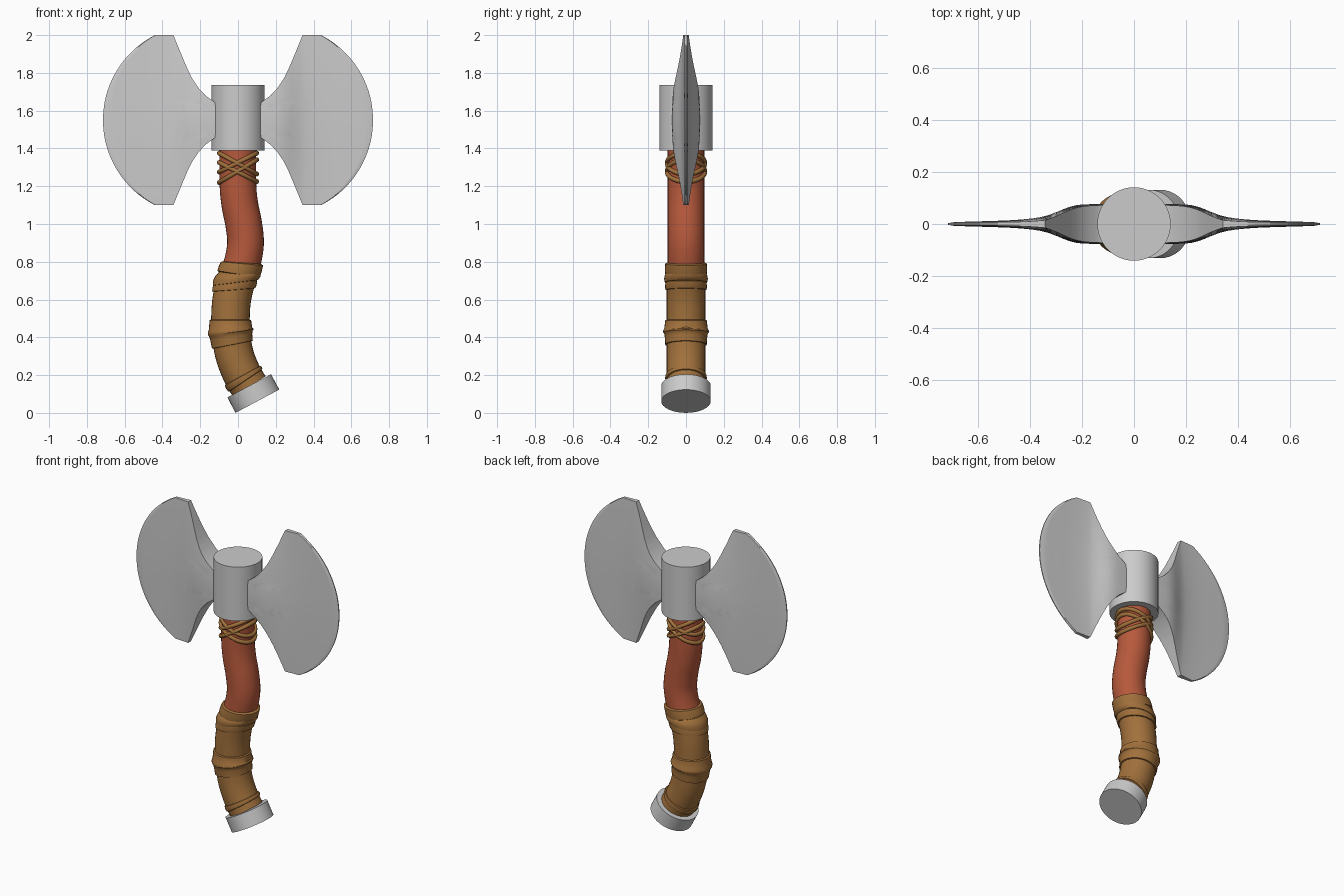
import bpy, bmesh
from math import sin, cos, pi, radians, sqrt
from mathutils import Vector

if "Cube" in bpy.data.objects:
    bpy.data.objects.remove(bpy.data.objects["Cube"])


def material(name, rgb):
    m = bpy.data.materials.new(name)
    m.diffuse_color = (*rgb, 1)
    m.use_nodes = True
    m.node_tree.nodes["Principled BSDF"].inputs["Base Color"].default_value = m.diffuse_color
    return m


WOOD = material("red_wood", (0.47, 0.10, 0.045))
LEATHER = material("brown_leather", (0.36, 0.165, 0.045))


def lerp(pts, v):
    for (a, fa), (b, fb) in zip(pts, pts[1:]):
        if v <= b:
            return fa + (fb - fa) * max(0, (v - a) / (b - a))
    return pts[-1][1]


def smooth_lerp(pts, v):
    # Cubic Hermite through the points
    n = len(pts)
    v = min(max(v, pts[0][0]), pts[-1][0])
    slope = lambda i: ((pts[min(i + 1, n - 1)][1] - pts[max(i - 1, 0)][1])
                       / (pts[min(i + 1, n - 1)][0] - pts[max(i - 1, 0)][0]))
    i = max(k for k in range(n - 1) if pts[k][0] <= v)
    h = pts[i + 1][0] - pts[i][0]
    t = (v - pts[i][0]) / h
    return (pts[i][1] * (2*t**3 - 3*t*t + 1) + slope(i) * h * (t**3 - 2*t*t + t)
            + pts[i + 1][1] * (3*t*t - 2*t**3) + slope(i + 1) * h * (t**3 - t*t))


def finish(name, bm, mat=None, angle=35):
    bmesh.ops.recalc_face_normals(bm, faces=bm.faces)
    me = bpy.data.meshes.new(name)
    bm.to_mesh(me)
    bm.free()
    ob = bpy.data.objects.new(name, me)
    bpy.context.collection.objects.link(ob)
    if mat:
        me.materials.append(mat)
    bpy.ops.object.select_all(action='DESELECT')
    ob.select_set(True)
    bpy.context.view_layer.objects.active = ob
    bpy.ops.object.shade_smooth_by_angle(angle=radians(angle))
    return ob


# Bent centre line of the handle: (z, x)
PATH = [(0.13, 0.066), (0.2, 0.024), (0.3, -0.016), (0.42, -0.038), (0.5, -0.04),
        (0.6, -0.033), (0.7, -0.01), (0.8, 0.024), (0.9, 0.04), (1.0, 0.03),
        (1.1, 0.01), (1.2, 0), (1.42, 0)]


def tube(name, stations, mat, tilt=0.0, sides=32):
    """Capped tube along the handle; stations are (z, radius), tilt raises the +x side."""
    bm = bmesh.new()
    rings = []
    for z, r in stations:
        c = Vector((smooth_lerp(PATH, z), 0, z))
        dx = (smooth_lerp(PATH, z + 0.01) - smooth_lerp(PATH, z - 0.01)) / 0.02
        n = Vector((1, 0, -dx)).normalized()
        t = Vector((dx, 0, 1)).normalized()
        rings.append([bm.verts.new(c + n * r * cos(a) + Vector((0, r * sin(a), 0))
                                   + t * tilt * r * cos(a))
                      for a in (2 * pi * k / sides for k in range(sides))])
    for a, b in zip(rings, rings[1:]):
        for k in range(sides):
            j = (k + 1) % sides
            bm.faces.new((a[k], a[j], b[j], b[k]))
    bm.faces.new(rings[0])
    bm.faces.new(rings[-1])
    return finish(name, bm, mat)


def spread(z0, z1, r, n):
    return [(z0 + (z1 - z0) * i / n, r) for i in range(n + 1)]


# Wooden handle and leather grip
tube("wooden_handle", spread(0.7, 1.42, 0.097, 30), WOOD)
tube("leather_grip", spread(0.14, 0.76, 0.102, 28), LEATHER)

# Leather bands wrapped over the grip
tube("upper_band", [(0.73, 0.098), (0.735, 0.11), (0.76, 0.112), (0.79, 0.11), (0.796, 0.095)],
     LEATHER, 0.2)
tube("upper_strap", [(0.685, 0.1), (0.69, 0.112), (0.71, 0.116), (0.73, 0.112), (0.745, 0.1)],
     LEATHER, 0.42)
tube("lower_strap", [(0.65, 0.1), (0.652, 0.109), (0.67, 0.111), (0.695, 0.108), (0.70, 0.1)],
     LEATHER, 0.32)
tube("middle_band", [(0.36, 0.1), (0.362, 0.11), (0.40, 0.112), (0.418, 0.115), (0.426, 0.121),
                     (0.436, 0.121), (0.446, 0.115), (0.49, 0.11), (0.495, 0.1)], LEATHER, 0.02)
tube("bottom_band", [(0.17, 0.1), (0.173, 0.108), (0.185, 0.111), (0.197, 0.108), (0.2, 0.1)],
     LEATHER, 0.04)


# Crossed cords tied under the head
def cord(name, z, slope):
    bm = bmesh.new()
    sides, seg, r, w = 40, 8, 0.1, 0.012
    grid = []
    for i in range(sides):
        a = 2 * pi * i / sides
        grid.append([bm.verts.new(((r + w * cos(b)) * cos(a), (r + w * cos(b)) * sin(a),
                                   z + slope * r * cos(a) + w * 1.1 * sin(b)))
                     for b in (2 * pi * k / seg for k in range(seg))])
    for i in range(sides):
        for k in range(seg):
            p, q = grid[i], grid[(i + 1) % sides]
            bm.faces.new((p[k], q[k], q[(k + 1) % seg], p[(k + 1) % seg]))
    finish(name, bm, LEATHER, 80)


for i, (z, s) in enumerate([(1.325, 0.5), (1.28, 0.6), (1.32, -0.55), (1.275, -0.5)]):
    cord(f"binding_cord_{i + 1}", z, s)


# Metal head socket and tilted pommel cap
def cylinder(name, r, depth, loc, rot_y=0.0):
    bm = bmesh.new()
    bmesh.ops.create_cone(bm, cap_ends=True, segments=48, radius1=r, radius2=r, depth=depth)
    ob = finish(name, bm)
    ob.location = loc
    ob.rotation_euler.y = rot_y


cylinder("head_socket", 0.141, 0.345, (0, 0, 1.5625))
cylinder("pommel_cap", 0.131, 0.092, (0.081, 0, 0.1025), radians(-28))

# Double blade: a grid from the inner curve to the outer arc, thinning outward
INNER = [(0, 0.06), (0.085, 0.06), (0.092, 0.12), (0.13, 0.172), (0.17, 0.209),
         (0.22, 0.243), (0.28, 0.272), (0.36, 0.305), (0.45, 0.342)]
THICK = [(0.05, 0.075), (0.2, 0.075), (0.25, 0.065), (0.3, 0.045), (0.35, 0.028),
         (0.45, 0.016), (0.6, 0.010), (0.69, 0.007), (0.715, 0.003)]
heights = [0, 0.045, 0.085, 0.092, 0.11, 0.13] + [0.15 + 0.02 * i for i in range(16)]
heights = [-h for h in reversed(heights[1:])] + heights
COLS = 28
bm = bmesh.new()
sheets = ([], [])
for h in heights:
    x0 = lerp(INNER, abs(h))
    x1 = 0.715 - (0.506 - sqrt(0.506**2 - h * h))
    for side, rows in zip((-1, 1), sheets):
        row = []
        for c in range(COLS + 1):
            x = x0 + (x1 - x0) * c / COLS
            t = smooth_lerp(THICK, x) * (1 - 0.5 * (abs(h) / 0.45) ** 1.5)
            t = 0.003 if c == COLS else t
            row.append(bm.verts.new((x, side * t, 1.55 + h)))
        rows.append(row)
for rows in sheets:
    for a, b in zip(rows, rows[1:]):
        for c in range(COLS):
            bm.faces.new((a[c], a[c + 1], b[c + 1], b[c]))
front, back = sheets
for c in (0, COLS):
    for i in range(len(heights) - 1):
        bm.faces.new((front[i][c], front[i + 1][c], back[i + 1][c], back[i][c]))
for i in (0, -1):
    for c in range(COLS):
        bm.faces.new((front[i][c], front[i][c + 1], back[i][c + 1], back[i][c]))
blade = finish("double_blade", bm)
blade.modifiers.new("mirror", 'MIRROR').use_mirror_merge = False
